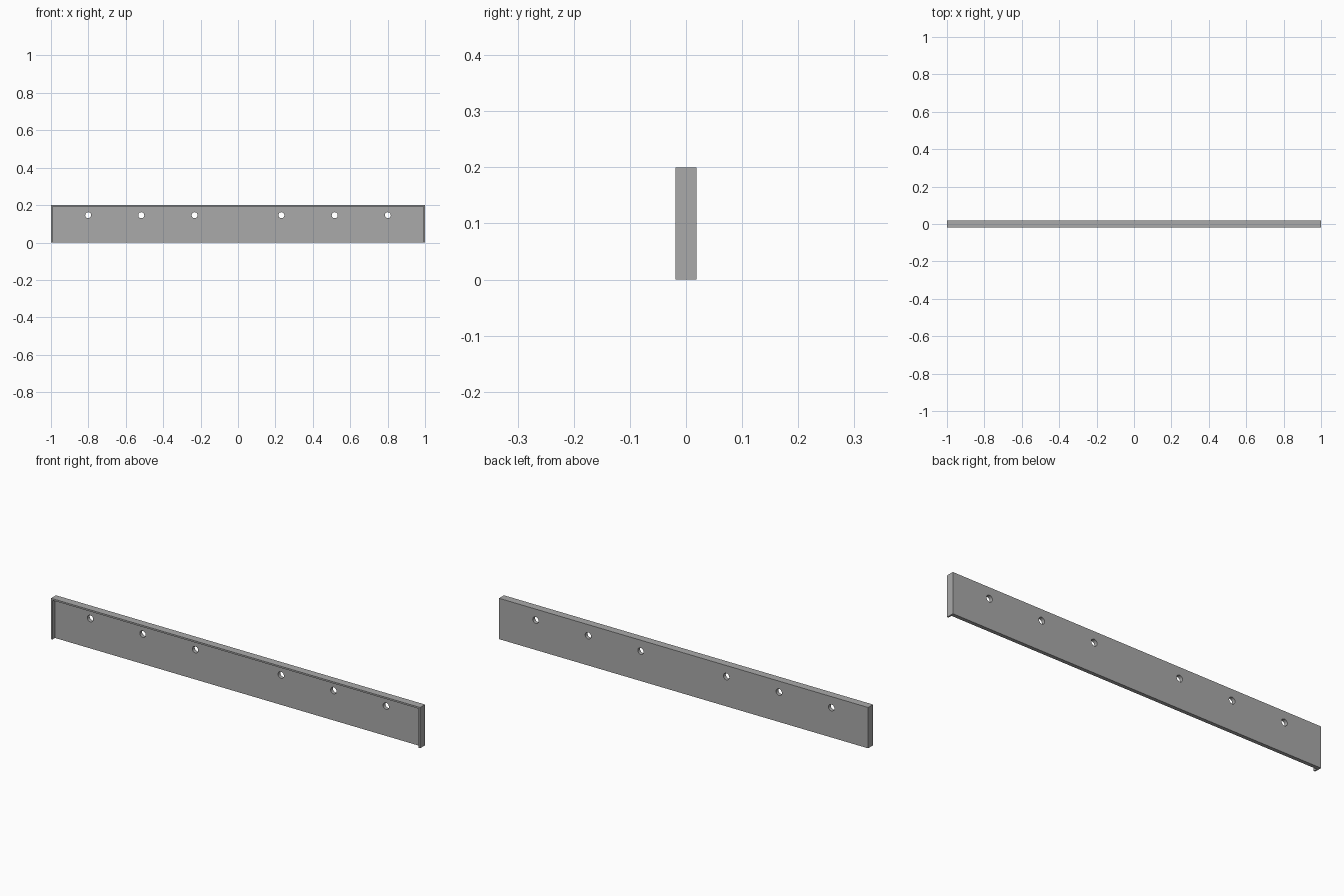
import bpy
import bmesh
from mathutils import Matrix, Vector

cube = bpy.data.objects.get("Cube")
if cube:
    bpy.data.objects.remove(cube, do_unlink=True)

WIDTH, DEPTH, HEIGHT = 2.0, 0.038, 0.2
LIP = 0.008          # thickness of the rim on the top and both ends
PLATE = 0.018        # thickness of the back plate
HOLE_RADIUS, HOLE_Z = 0.016, 0.146
HOLE_X = (0.232, 0.517, 0.801)

grey = bpy.data.materials.new("grey metal")
grey.use_nodes = True
colour = (0.4, 0.4, 0.4, 1)
grey.diffuse_color = colour
grey.node_tree.nodes["Principled BSDF"].inputs["Base Color"].default_value = colour


def add_object(name, bm):
    mesh = bpy.data.meshes.new(name)
    bm.to_mesh(mesh)
    bm.free()
    mesh.materials.append(grey)
    obj = bpy.data.objects.new(name, mesh)
    bpy.context.collection.objects.link(obj)
    return obj


def add_box(name, low, high):
    low, high = Vector(low), Vector(high)
    bm = bmesh.new()
    place = Matrix.Translation((low + high) / 2) @ Matrix.Diagonal((*(high - low), 1))
    bmesh.ops.create_cube(bm, size=1, matrix=place)
    return add_object(name, bm)


# Solid bar
panel = add_box("rimmed_panel", (-WIDTH / 2, -DEPTH / 2, 0), (WIDTH / 2, DEPTH / 2, HEIGHT))

# Front recess, open at the bottom, leaving the rim on three sides
recess = add_box("recess_cutter",
                 (-WIDTH / 2 + LIP, -DEPTH, -LIP),
                 (WIDTH / 2 - LIP, DEPTH / 2 - PLATE, HEIGHT - LIP))

# Mirrored row of screw holes
bm = bmesh.new()
for x in HOLE_X:
    for side in (-1, 1):
        place = Matrix.Translation((side * x, 0, HOLE_Z)) @ Matrix.Rotation(1.5708, 4, "X")
        bmesh.ops.create_cone(bm, cap_ends=True, segments=24, radius1=HOLE_RADIUS,
                              radius2=HOLE_RADIUS, depth=DEPTH * 3, matrix=place)
holes = add_object("hole_cutter", bm)

# Cut the bar, then drop the cutters
bpy.ops.object.select_all(action="DESELECT")
panel.select_set(True)
bpy.context.view_layer.objects.active = panel
for cutter in (recess, holes):
    cutter.hide_render = True
    cut = panel.modifiers.new(cutter.name, "BOOLEAN")
    cut.operation = "DIFFERENCE"
    cut.solver = "EXACT"
    cut.object = cutter
    bpy.ops.object.modifier_apply(modifier=cut.name)
    bpy.data.objects.remove(cutter, do_unlink=True)

bpy.ops.object.shade_smooth_by_angle(angle=0.6)
